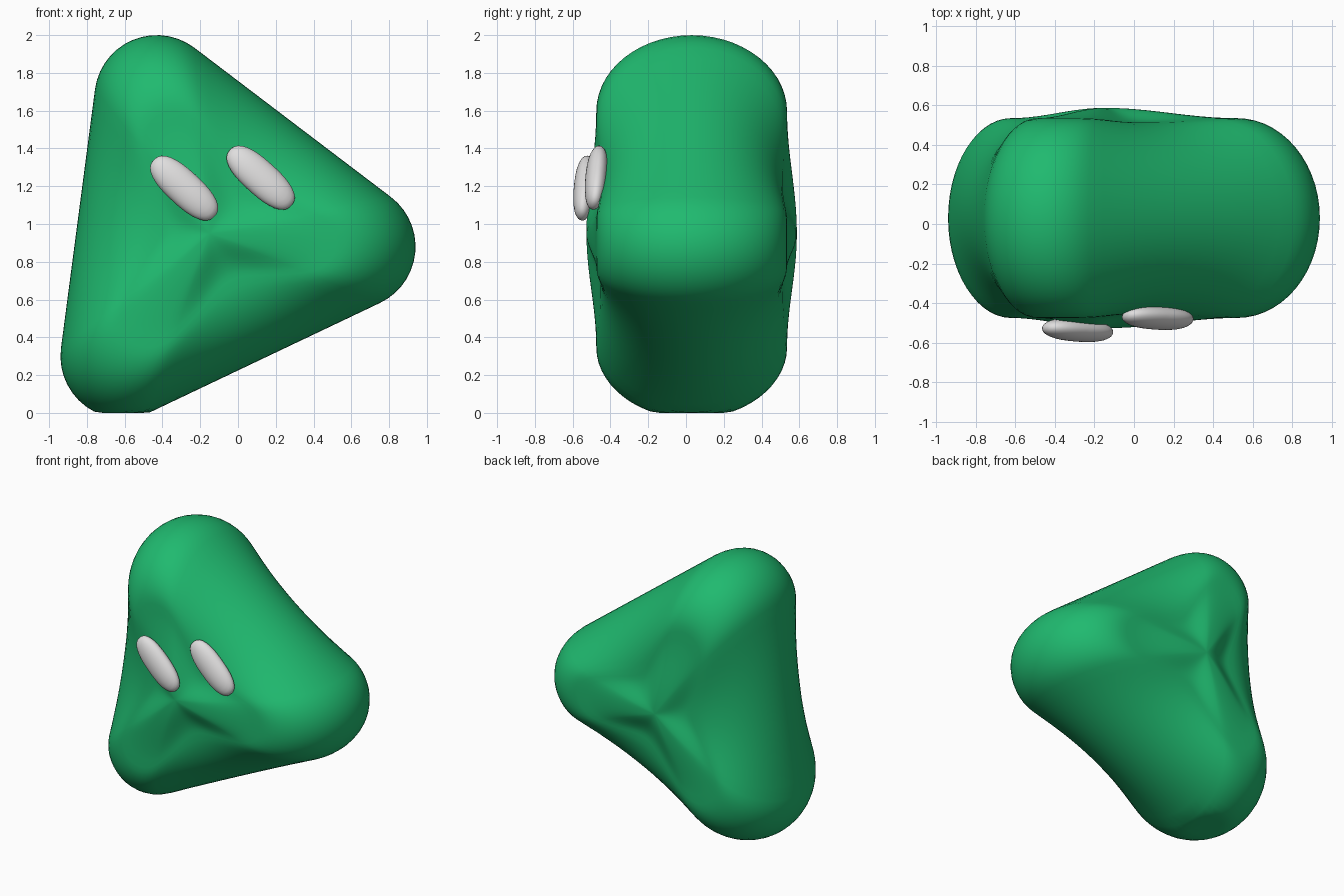
import bpy, bmesh, math
from mathutils import Vector, Matrix

if "Cube" in bpy.data.objects:
    bpy.data.objects.remove(bpy.data.objects["Cube"])


def material(name, rgb):
    m = bpy.data.materials.new(name)
    m.diffuse_color = (*rgb, 1)
    m.use_nodes = True
    m.node_tree.nodes["Principled BSDF"].inputs["Base Color"].default_value = m.diffuse_color
    return m


green = material("green", (0.014, 0.49, 0.16))
white = material("off white", (0.74, 0.73, 0.73))


def make_object(name, bm, mat):
    bmesh.ops.recalc_face_normals(bm, faces=bm.faces)
    mesh = bpy.data.meshes.new(name)
    bm.to_mesh(mesh)
    bm.free()
    mesh.materials.append(mat)
    for p in mesh.polygons:
        p.use_smooth = True
    obj = bpy.data.objects.new(name, mesh)
    bpy.context.collection.objects.link(obj)
    return obj


# Rounded triangle outline in x/z: three corner circles joined by straight sides
CORNERS = [Vector((-0.43, 1.67)), Vector((-0.61, 0.30)), Vector((0.61, 0.88))]
RADIUS = 0.33
MID_Y = 0.03
PEAK = 0.557
center = Vector((-0.15, 0.95))


def outline(arc=14, side=14):
    pts = []
    for i, c in enumerate(CORNERS):
        nxt = CORNERS[(i + 1) % 3]
        din, dout = c - CORNERS[i - 1], nxt - c
        a0 = math.atan2(-din.x, din.y)
        a1 = math.atan2(-dout.x, dout.y)
        while a1 < a0:
            a1 += math.tau
        ring = [c + RADIUS * Vector((math.cos(a), math.sin(a)))
                for a in (a0 + (a1 - a0) * k / arc for k in range(arc + 1))]
        pts += ring
        end = nxt + RADIUS * Vector((math.cos(a1), math.sin(a1)))
        pts += [ring[-1].lerp(end, k / side) for k in range(1, side)]
    return pts


# Depth profile from the rim to the middle: wide bevel, then a soft mound
def profile(rim, bevel_steps=14, flat_steps=10):
    w = min(max((rim - 0.70) / 0.39, 0), 1)
    w = w * w * (3 - 2 * w)                     # 0 at mid side, 1 at corner
    bevel = 0.45 - 0.03 * w
    depth = 0.485 + 0.02 * w
    inner = rim - bevel
    rows = []
    for k in range(bevel_steps + 1):
        t = math.pi / 2 * (1 - k / bevel_steps)
        rows.append((inner + bevel * math.sin(t), depth * math.cos(t)))
    for k in range(1, flat_steps):
        f = 1 - k / flat_steps
        rise = 0.5 + 0.5 * math.cos(math.pi * f)
        rows.append((inner * f, depth + (PEAK - depth) * rise))
    return rows


# Body: rings lofted from the rim to the centre on the front and the back
bm = bmesh.new()
columns = []
for p in outline():
    d = p - center
    rim = d.length
    d.normalize()
    columns.append([(center + d * r, h) for r, h in profile(rim)])
rim_verts = [bm.verts.new((c[0][0].x, MID_Y, c[0][0].y)) for c in columns]
n = len(columns)
for sign in (-1, 1):
    last = rim_verts
    for row in range(1, len(columns[0])):
        cur = [bm.verts.new((c[row][0].x, MID_Y + sign * c[row][1], c[row][0].y))
               for c in columns]
        for i in range(n):
            j = (i + 1) % n
            bm.faces.new((last[i], last[j], cur[j], cur[i]))
        last = cur
    tip = bm.verts.new((center.x, MID_Y + sign * PEAK, center.y))
    for i in range(n):
        bm.faces.new((last[i], last[(i + 1) % n], tip))
# Flat foot under the lower corner
for v in bm.verts:
    if v.co.z < 0.0:
        v.co.z *= 0.02
    v.co.z = max(v.co.z, 0.0)
make_object("body", bm, green)


# Eyes: slanted blunt ovals pressed into the front
def eye(name, loc, tilt, yaw):
    bm = bmesh.new()
    bmesh.ops.create_uvsphere(bm, u_segments=32, v_segments=20, radius=1)
    for v in bm.verts:
        x, y, z = v.co
        blunt = (abs(x) ** 2.5 + (y * y + z * z) ** 1.25) ** (-1 / 2.5)
        v.co = (x * blunt * 0.22, y * blunt * 0.057, z * blunt * 0.092)
    rot = (Matrix.Rotation(math.radians(yaw), 4, 'Z')
           @ Matrix.Rotation(math.radians(tilt), 4, 'X')
           @ Matrix.Rotation(math.radians(43), 4, 'Y'))
    bm.transform(Matrix.Translation(loc) @ rot)
    make_object(name, bm, white)


eye("left_eye", (-0.285, -0.537, 1.19), -5, 0)
eye("right_eye", (0.12, -0.475, 1.245), -10, 5)
